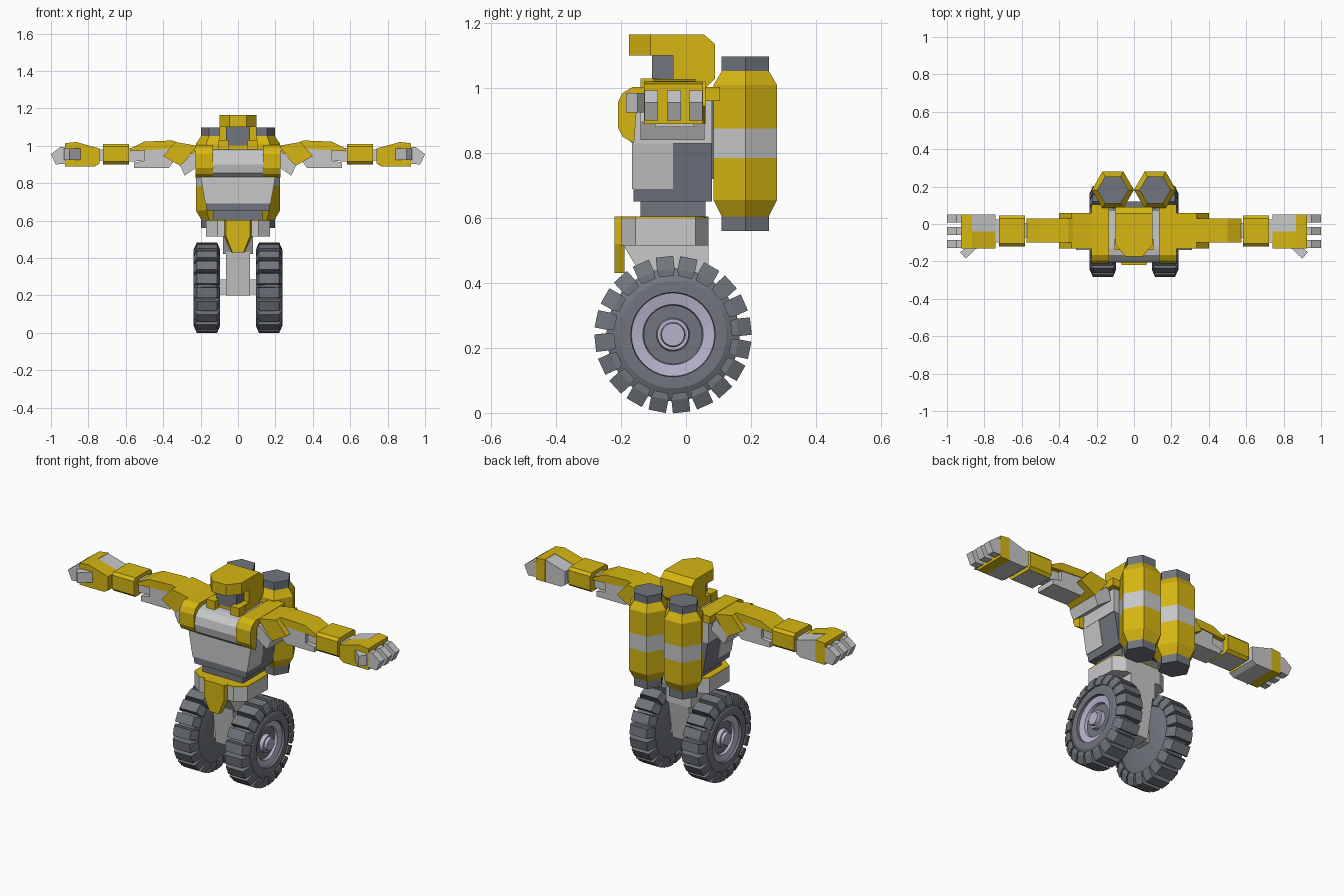
import bpy, bmesh, math
from mathutils import Vector

if "Cube" in bpy.data.objects:
    bpy.data.objects.remove(bpy.data.objects["Cube"])


def material(name, rgb):
    m = bpy.data.materials.new(name)
    m.diffuse_color = (*rgb, 1)
    m.use_nodes = True
    m.node_tree.nodes["Principled BSDF"].inputs["Base Color"].default_value = m.diffuse_color
    return m


YELLOW = material("yellow", (0.67, 0.47, 0.006))
LIGHT = material("light_grey", (0.58, 0.58, 0.59))
DARK = material("dark_grey", (0.165, 0.18, 0.205))
RIM = material("pale_lavender", (0.48, 0.45, 0.60))


def finish(name, bm, mats, mirror=False):
    bmesh.ops.recalc_face_normals(bm, faces=bm.faces[:])
    me = bpy.data.meshes.new(name)
    bm.to_mesh(me)
    bm.free()
    ob = bpy.data.objects.new(name, me)
    bpy.context.collection.objects.link(ob)
    for m in mats:
        me.materials.append(m)
    if mirror:
        ob.modifiers.new("mirror", "MIRROR")
    return ob


def place(axis, p, d):
    """Put a 2D profile point at depth d along the extrusion axis."""
    u, v = p
    return {"x": (d, u, v), "y": (u, d, v), "z": (u, v, d)}[axis]


def prism(name, pts, axis, a, b, mat, mirror=False, rule=None, mat2=None, pts2=None):
    """Extrude a profile from a to b; pts2 optionally reshapes the far end."""
    bm = bmesh.new()
    lo = [bm.verts.new(place(axis, p, a)) for p in pts]
    hi = [bm.verts.new(place(axis, p, b)) for p in (pts2 or pts)]
    n = len(pts)
    bm.faces.new(lo)
    bm.faces.new(hi)
    for i in range(n):
        bm.faces.new((lo[i], lo[(i + 1) % n], hi[(i + 1) % n], hi[i]))
    bmesh.ops.recalc_face_normals(bm, faces=bm.faces[:])
    if rule:
        bm.normal_update()
        for f in bm.faces:
            f.material_index = int(rule(f))
    return finish(name, bm, [mat] + ([mat2] if mat2 else []), mirror)


def rect(u0, u1, v0, v1):
    return [(u0, v0), (u1, v0), (u1, v1), (u0, v1)]


def box(name, x, y, z, mat, mirror=False, **kw):
    return prism(name, rect(*x, *y), "z", *z, mat, mirror, **kw)


def sym(pts):
    """Complete a half outline (x > 0) by reflection."""
    return pts + [(-u, v) for u, v in reversed(pts)]


def lathe(name, prof, cy, cz, mat, steps=40):
    """Spin an (x, radius) profile round the axle."""
    bm = bmesh.new()
    rings = []
    for x, r in prof:
        rings.append([bm.verts.new((x, cy + r * math.cos(t), cz + r * math.sin(t)))
                      for t in (2 * math.pi * i / steps for i in range(steps))])
    for p, q in zip(rings, rings[1:]):
        for i in range(steps):
            j = (i + 1) % steps
            bm.faces.new((p[i], p[j], q[j], q[i]))
    bm.faces.new(rings[0])
    bm.faces.new(rings[-1])
    ob = finish(name, bm, [mat], True)
    bpy.context.view_layer.objects.active = ob
    ob.select_set(True)
    bpy.ops.object.shade_smooth_by_angle(angle=math.radians(25))
    ob.select_set(False)


# --- Wheels: tyre, rim and lugs round the rim
CY, CZ = -0.04, 0.241
lathe("tyre", [(.1, .05), (.1, .165), (.118, .205), (.216, .205), (.236, .165),
               (.236, .13), (.2, .125), (.2, .05)], CY, CZ, DARK)
lathe("wheel_rim", [(.19, .128), (.222, .128), (.215, .093), (.19, .088), (.19, .072),
                    (.195, .068), (.195, .052), (.222, .048), (.222, .038),
                    (.238, .035)], CY, CZ, RIM)
bm = bmesh.new()
section = [(.095, .18), (.095, .2), (.112, .241), (.22, .241), (.238, .2), (.238, .18)]
LUGS = 20
for k in range(LUGS):
    t = 2 * math.pi * (k + .35) / LUGS
    rad = Vector((0, math.cos(t), math.sin(t)))
    tan = Vector((0, -math.sin(t), math.cos(t)))
    ends = [[bm.verts.new(Vector((x, CY, CZ)) + rad * r + tan * s * (.027 if r > .19 else .022))
             for x, r in section] for s in (-1, 1)]
    bm.faces.new(ends[0])
    bm.faces.new(ends[1])
    for i in range(6):
        j = (i + 1) % 6
        bm.faces.new((ends[0][i], ends[0][j], ends[1][j], ends[1][i]))
finish("tyre_lugs", bm, [DARK], True)

# --- Leg strut, axle and pelvis
prism("leg_strut", [(-.14, .42), (-.11, .2), (.03, .2), (.07, .42), (.07, .5), (-.15, .5)],
      "x", -.065, .065, LIGHT)
prism("leg_top", [(-.195, .52), (-.135, .42), (.07, .42), (.07, .52)], "x", -.08, .08, LIGHT)
box("axle", (-.11, .11), (-.08, 0), (.205, .285), LIGHT)
hips = sym([(.11, -.2), (.17, -.155), (.17, .03), (.11, .07)])
prism("pelvis", hips, "z", .515, .598, LIGHT)
prism("pelvis_top", hips, "z", .598, .604, YELLOW)
prism("hip_plate", sym([(.065, .604), (.065, .52), (.03, .43)]), "y", -.22, -.19, YELLOW,
      pts2=sym([(.075, .604), (.075, .52), (.035, .43)]))

# --- Torso
box("waist", (-.13, .13), (-.14, .06), (.6, .66), DARK)
prism("torso_core", sym([(.165, .65), (.195, .83)]), "y", -.162, .08, DARK)
prism("torso_front_panel", sym([(.175, .69), (.199, .832)]), "y", -.167, -.04, LIGHT)
box("upper_chest", (-.2, .2), (-.165, .08), (.83, .97), LIGHT)
prism("chest_front", [(-.165, .83), (-.195, .855), (-.205, .9), (-.195, .945), (-.165, .975),
                      (-.13, .982), (.075, .982), (.075, .83)], "x", -.137, .137, LIGHT)
prism("shoulder_strap", [(-.16, .83), (-.195, .85), (-.21, .88), (-.21, .955), (-.195, .985),
                         (-.165, 1.003), (.105, 1.003), (.105, .96), (-.15, .96)],
      "x", .135, .228, YELLOW, True)
box("back_mount", (-.11, .11), (.07, .12), (.72, .96), DARK)

# --- Collar and head
box("collar", (-.1, .1), (-.1, .06), (.97, 1.027), YELLOW)
box("collar_block", (.05, .105), (-.14, -.08), (.97, 1.03), YELLOW, True)
box("face", (-.065, .065), (-.105, .02), (1.0, 1.11), DARK)
prism("helmet_back", [(-.04, 1.0), (-.04, 1.165), (.055, 1.165), (.09, 1.135), (.09, 1.03),
                      (.06, 1.0)], "x", -.1, .1, YELLOW)
prism("helmet_visor", sym([(.045, -.175), (.1, -.11), (.1, -.03)]), "z", 1.1, 1.165, YELLOW)


# --- Twin hexagonal tanks
def hexagon(apothem):
    r = apothem / math.cos(math.pi / 6)
    return [(.113 + r * math.cos(i * math.pi / 3), .1825 + r * math.sin(i * math.pi / 3))
            for i in range(6)]


small, big = hexagon(.0725), hexagon(.0975)
for name, a, b, mat, p, q in [
        ("tank_foot", .56, .605, DARK, small, small), ("tank_lower_taper", .605, .655, YELLOW, small, big),
        ("tank_lower", .655, .785, YELLOW, big, big), ("tank_band", .785, .875, LIGHT, big, big),
        ("tank_upper", .875, 1.01, YELLOW, big, big), ("tank_upper_taper", 1.01, 1.052, YELLOW, big, small),
        ("tank_cap", 1.052, 1.097, DARK, small, small)]:
    prism(name, p, "z", a, b, mat, True, pts2=q)

# --- Shoulders and upper arms
prism("shoulder_pad", [(.40, .945), (.335, 1.02), (.22, 1.0), (.305, .89)], "y", -.13, .06, YELLOW, True)
prism("shoulder_joint", [(.31, .895), (.22, .98), (.2, .9), (.285, .84)], "y", -.14, .057, LIGHT, True)
prism("upper_arm", [(.34, .92), (.37, .88), (.555, .88), (.555, .91), (.5, .92), (.5, .98), (.34, 1.0)],
      "y", -.095, .025, LIGHT, True)
prism("upper_arm_plate", [(.23, .98), (.35, 1.028), (.5, 1.022), (.575, .985), (.575, .97),
                          (.5, .975), (.35, .985), (.23, .95)], "y", -.1, .03, YELLOW, True)
prism("elbow", [(.48, .92), (.59, .915), (.59, .99), (.48, .97)], "y", -.075, .005, LIGHT, True)

# --- Forearms and wrists
prism("forearm", [(-.12, .915), (-.105, .9), (.03, .9), (.045, .915), (.045, .995), (.03, 1.01),
                  (-.105, 1.01), (-.12, .995)], "x", .583, .722, YELLOW, True,
      rule=lambda f: f.normal.z < -.9, mat2=LIGHT)
box("wrist", (.715, .75), (-.1, .025), (.92, .98), LIGHT, True)

# --- Hands: yellow front half and knuckles, grey back half and palm
prism("hand_front", [(.74, .905), (.765, .89), (.866, .89), (.866, 1.02), (.74, .985)],
      "y", -.13, -.04, YELLOW, True, rule=lambda f: f.normal.z < -.5, mat2=LIGHT)
prism("hand_back", [(.74, .905), (.765, .89), (.866, .89), (.866, 1.018), (.74, .983)],
      "y", -.04, .05, LIGHT, True)
prism("knuckles", [(.866, .89), (.925, .89), (.925, 1.013), (.866, 1.02)],
      "y", -.13, .052, YELLOW, True)
for name, y in [("front_finger", -.107), ("middle_finger", -.037), ("rear_finger", .03)]:
    prism(name, [(.9, .99), (.95, .993), (1.0, .955), (.975, .90), (.9, .905)],
          "y", y - .021, y + .021, LIGHT, True)
prism("thumb", [(.83, -.12), (.9, -.185), (.93, -.15), (.89, -.12)], "z", .925, .985, LIGHT, True)
